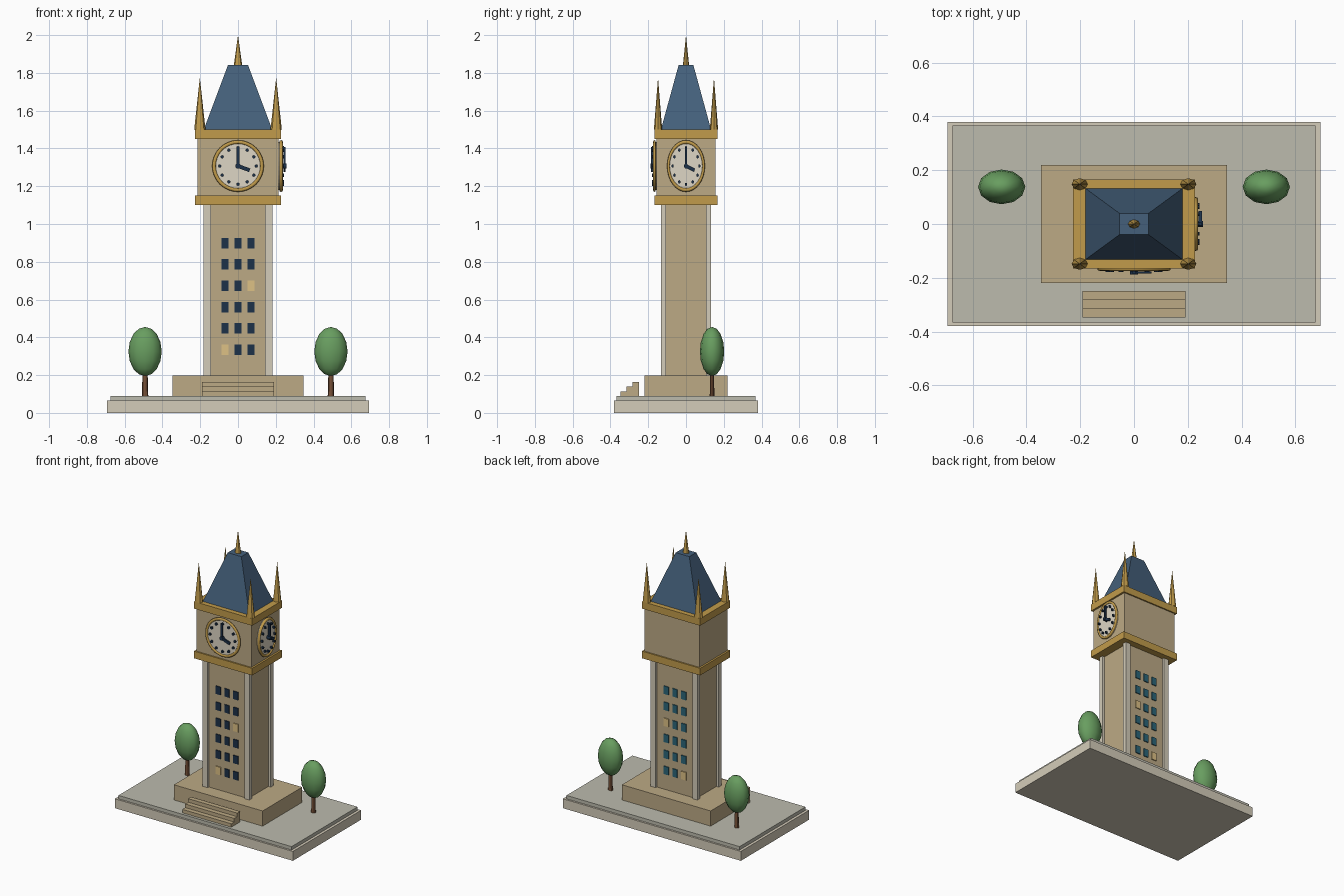
import bpy, bmesh
from math import radians, sin, cos, pi
from mathutils import Matrix, Vector

if "Cube" in bpy.data.objects:
    bpy.data.objects.remove(bpy.data.objects["Cube"])

T, R = Matrix.Translation, Matrix.Rotation
SQUEEZE = Matrix.Diagonal((1, 0.733, 1, 1))   # the square tower is narrower front to back
IDENT = Matrix.Identity(4)


def material(name, hexcol):
    rgb = [(int(hexcol[i:i + 2], 16) / 255) ** 2.2 for i in (0, 2, 4)]
    m = bpy.data.materials.new(name)
    m.diffuse_color = (*rgb, 1)
    m.use_nodes = True
    m.node_tree.nodes["Principled BSDF"].inputs["Base Color"].default_value = m.diffuse_color
    return m


STONE = material("sandstone", "BBA884")
PALE = material("pale_stone", "D3CBB8")
PAVING = material("paving", "BBBAAC")
GOLD = material("gold", "C09A4C")
SLATE = material("slate", "46607A")
DARK = material("dark_blue", "22344A")
TEAL = material("teal_glass", "2F6678")
LIT = material("lit_glass", "DDC084")
IVORY = material("ivory", "DDD5C4")
BARK = material("bark", "75513A")
LEAF = material("leaf", "689C60")


def finish(name, bm, mat, xf=IDENT, smooth=False):
    bm.transform(xf)
    me = bpy.data.meshes.new(name)
    bm.to_mesh(me)
    bm.free()
    me.materials.append(mat)
    for p in me.polygons:
        p.use_smooth = smooth
    ob = bpy.data.objects.new(name, me)
    bpy.context.collection.objects.link(ob)
    return ob


def box(name, lo, hi, mat, xf=IDENT):
    lo, hi = Vector(lo), Vector(hi)
    bm = bmesh.new()
    bmesh.ops.create_cube(bm, size=1, matrix=T((lo + hi) / 2) @ Matrix.Diagonal((*(hi - lo), 1)))
    return finish(name, bm, mat, xf)


def block(name, hx, hy, z0, z1, mat, xf=IDENT):
    return box(name, (-hx, -hy, z0), (hx, hy, z1), mat, xf)


def cone(name, r0, r1, z0, z1, sides, mat, xf=IDENT):
    bm = bmesh.new()
    bmesh.ops.create_cone(bm, cap_ends=True, segments=sides, radius1=r0, radius2=r1,
                          depth=z1 - z0, matrix=T((0, 0, (z0 + z1) / 2)))
    return finish(name, bm, mat, xf)


# Ground slabs, plinth and front steps
block("base_slab", 0.694, 0.38, 0, 0.066, PALE)
block("paving_slab", 0.675, 0.367, 0.066, 0.09, PAVING)
block("plinth", 0.346, 0.22, 0.09, 0.197, STONE)
for i in range(3):
    y = -0.348 + i * 0.033
    box("step", (-0.191, y, 0.09), (0.191, y + 0.033, 0.114 + i * 0.025), STONE)

# Shaft with corner pilasters
block("shaft", 0.163, 0.163, 0.197, 1.1, STONE, SQUEEZE)
for sx in (-1, 1):
    for sy in (-1, 1):
        block("corner_pilaster", 0.0195, 0.0195, 0.197, 1.1, PALE,
              SQUEEZE @ T((sx * 0.1625, sy * 0.1625, 0)))

# Windows on front and back, two lit on each side
for side, glass in ((-1, DARK), (1, TEAL)):
    for row in range(6):
        for col in (-1, 0, 1):
            lit = (row, col) in ((0, -1), (3, 1))
            block("window", 0.019, 0.007, -0.028, 0.028, LIT if lit else glass,
                  T((col * 0.068, side * 0.119, 0.334 + row * 0.113)))

# Clock stage and cornices
block("clock_stage", 0.214, 0.214, 1.15, 1.45, STONE, SQUEEZE)
block("lower_cornice", 0.227, 0.227, 1.1, 1.15, GOLD, SQUEEZE)
block("upper_cornice", 0.227, 0.227, 1.45, 1.5, GOLD, SQUEEZE)

# Clocks on front and right: local z points out of the wall, local y is up
for turn in (0, 90):
    xf = (SQUEEZE @ R(radians(turn), 4, 'Z') @ T((0, -0.214, 1.307)) @ R(pi / 2, 4, 'X'))
    cone("clock_face", 0.128, 0.128, 0, 0.016, 32, IVORY, xf)
    bpy.ops.mesh.primitive_torus_add(major_segments=32, minor_segments=8,
                                     major_radius=0.127, minor_radius=0.01)
    ring = bpy.context.object
    ring.name = "clock_bezel"
    ring.data.transform(xf @ T((0, 0, 0.014)))
    ring.data.materials.append(GOLD)
    bpy.ops.object.shade_smooth()
    for h in range(12):
        a = h * pi / 6
        cone("hour_marker", 0.009, 0.009, 0.014, 0.03, 8, DARK,
             xf @ T((0.097 * sin(a), 0.097 * cos(a), 0)))
    box("minute_hand", (-0.008, -0.01, 0.026), (0.008, 0.1, 0.038), DARK, xf)
    box("hour_hand", (-0.01, -0.01, 0.026), (0.01, 0.066, 0.038), DARK, xf @ R(radians(-110), 4, 'Z'))
    cone("hand_hub", 0.014, 0.014, 0.016, 0.043, 12, DARK, xf)

# Truncated pyramid roof, top finial and corner spires
root2 = 2 ** 0.5
cone("roof", 0.181 * root2, 0.053 * root2, 1.5, 1.842, 4, SLATE, SQUEEZE @ R(pi / 4, 4, 'Z'))
cone("finial", 0.022, 0, 1.842, 2.0, 8, GOLD, SQUEEZE)
for sx in (-1, 1):
    for sy in (-1, 1):
        cone("corner_spire", 0.03, 0, 1.5, 1.775, 8, GOLD, SQUEEZE @ T((sx * 0.202, sy * 0.202, 0)))

# Two trees
for sx in (-1, 1):
    place = T((sx * 0.492, 0.138, 0)) @ SQUEEZE
    cone("tree_trunk", 0.017, 0.013, 0.09, 0.23, 8, BARK, place)
    bm = bmesh.new()
    bmesh.ops.create_uvsphere(bm, u_segments=12, v_segments=8, radius=1)
    finish("tree_crown", bm, LEAF,
           place @ T((0, 0, 0.325)) @ Matrix.Diagonal((0.088, 0.088, 0.13, 1)), smooth=True)
